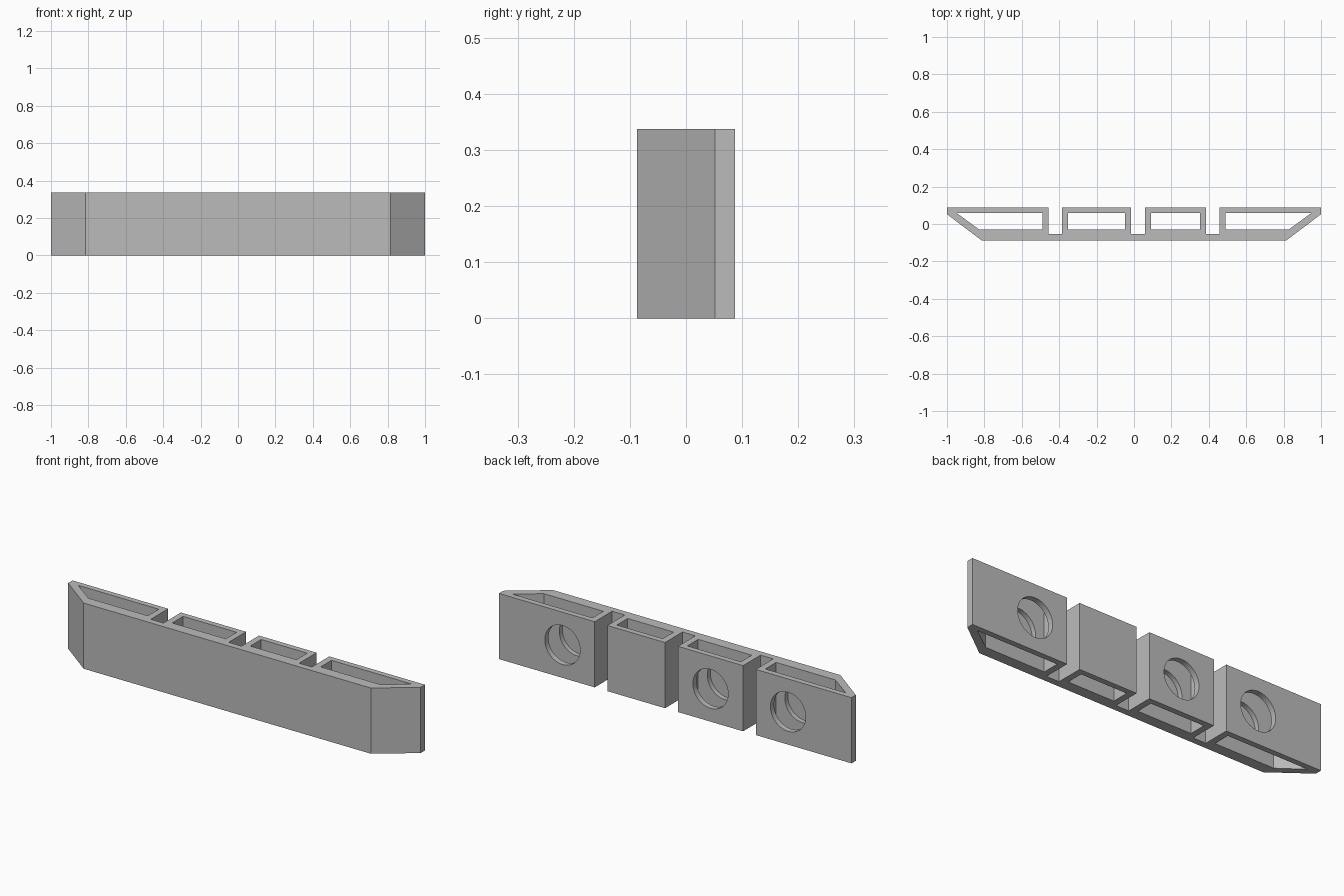
import bpy, bmesh, math

if "Cube" in bpy.data.objects:
    bpy.data.objects.remove(bpy.data.objects["Cube"], do_unlink=True)

HEIGHT = 0.337
BACK, FRONT = 0.087, -0.087
SLOT_FLOOR = -0.054
INNER_BACK, INNER_FRONT = 0.058, -0.03
WALL = 0.033
SLOTS = [(-0.457, -0.385), (-0.015, 0.058), (0.385, 0.457)]
HOLES = [-0.64, -0.2, 0.64]
HOLE_RADIUS = 0.1

grey = bpy.data.materials.new("plain grey")
grey.use_nodes = True
colour = (0.5, 0.5, 0.5, 1)
grey.diffuse_color = colour
grey.node_tree.nodes["Principled BSDF"].inputs["Base Color"].default_value = colour


def prism(name, outline, low, high):
    """Extrude a plan outline from z = low to z = high."""
    bm = bmesh.new()
    face = bm.faces.new([bm.verts.new((x, y, low)) for x, y in outline])
    top = bmesh.ops.extrude_face_region(bm, geom=[face])["geom"]
    verts = [v for v in top if isinstance(v, bmesh.types.BMVert)]
    bmesh.ops.translate(bm, verts=verts, vec=(0, 0, high - low))
    bmesh.ops.recalc_face_normals(bm, faces=bm.faces)
    mesh = bpy.data.meshes.new(name)
    bm.to_mesh(mesh)
    bm.free()
    obj = bpy.data.objects.new(name, mesh)
    bpy.context.collection.objects.link(obj)
    mesh.materials.append(grey)
    return obj


def cut(target, cutter):
    """Subtract the cutter and discard it."""
    cutter.hide_render = True
    bpy.ops.object.select_all(action='DESELECT')
    target.select_set(True)
    bpy.context.view_layer.objects.active = target
    mod = target.modifiers.new("cut", 'BOOLEAN')
    mod.operation = 'DIFFERENCE'
    mod.solver = 'EXACT'
    mod.object = cutter
    bpy.ops.object.modifier_apply(modifier=mod.name)
    bpy.data.objects.remove(cutter, do_unlink=True)


# Bar outline with slanted ends and three slots open to the back
outline = [(-0.815, FRONT), (0.815, FRONT), (1, 0.052), (1, BACK)]
for left, right in reversed(SLOTS):
    outline += [(right, BACK), (right, SLOT_FLOOR), (left, SLOT_FLOOR), (left, BACK)]
outline += [(-1, BACK), (-1, 0.052)]
bar = prism("slotted_bar", outline, 0, HEIGHT)

# Open pockets through each block, slanted at the outer ends
edges = [-0.947 - WALL] + [x for slot in SLOTS for x in slot] + [0.947 + WALL]
for i in range(4):
    x0, x1 = edges[2 * i] + WALL, edges[2 * i + 1] - WALL
    f0 = x0 + (0.12 if i == 0 else 0)
    f1 = x1 - (0.12 if i == 3 else 0)
    pocket = [(f0, INNER_FRONT), (f1, INNER_FRONT), (x1, INNER_BACK), (x0, INNER_BACK)]
    cut(bar, prism("pocket_cutter", pocket, -0.1, HEIGHT + 0.1))

# Round holes through the back wall, sunk part way into the front wall
for x in HOLES:
    depth = BACK + 0.1 - SLOT_FLOOR
    bpy.ops.mesh.primitive_cylinder_add(
        vertices=64, radius=HOLE_RADIUS, depth=depth,
        location=(x, SLOT_FLOOR + depth / 2, HEIGHT / 2), rotation=(math.pi / 2, 0, 0))
    drill = bpy.context.object
    drill.data.materials.append(grey)
    cut(bar, drill)

bpy.ops.object.select_all(action='DESELECT')
bar.select_set(True)
bpy.context.view_layer.objects.active = bar
bpy.ops.object.shade_smooth_by_angle(angle=math.radians(30))
